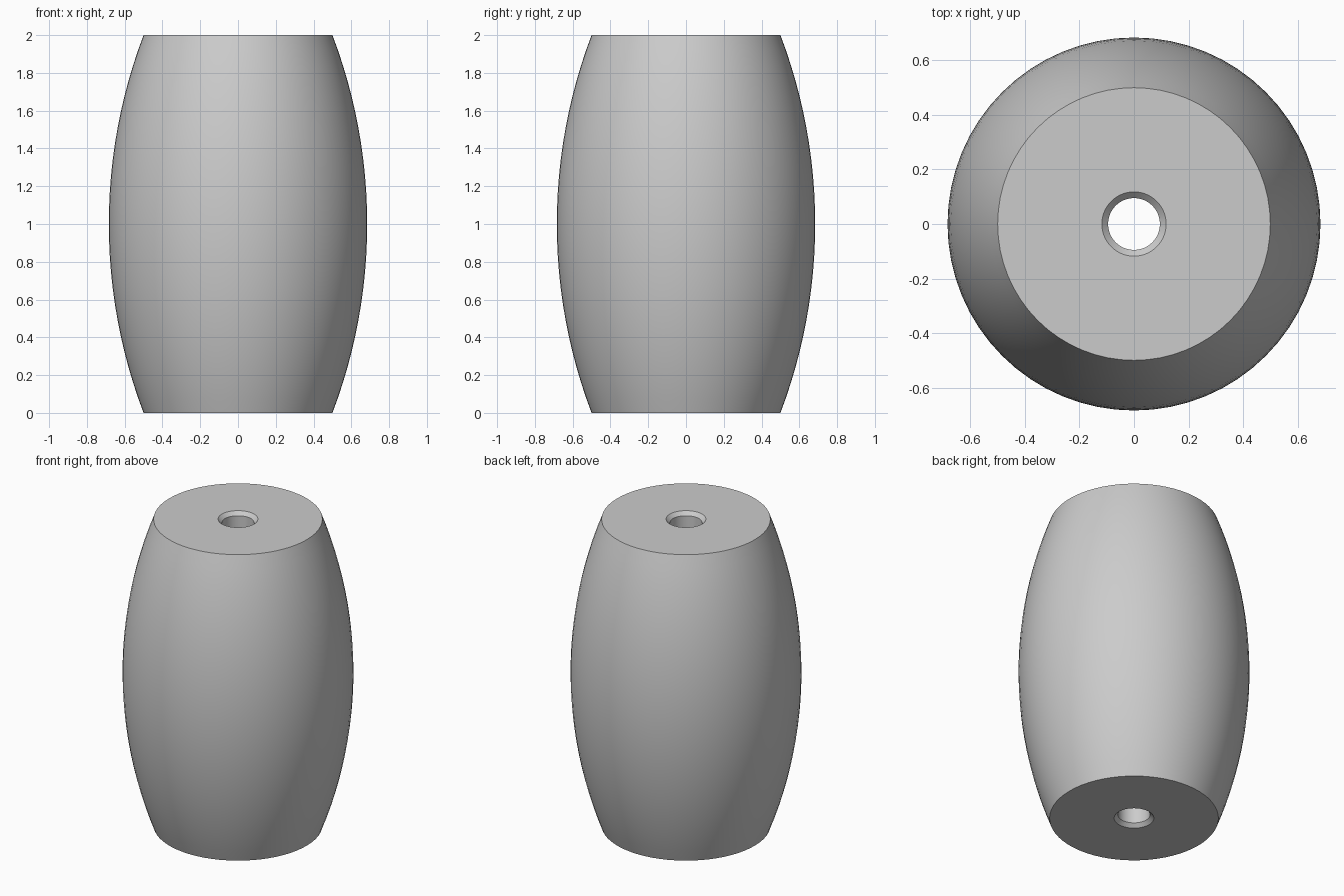
import bpy
import bmesh
import math

cube = bpy.data.objects.get("Cube")
if cube:
    bpy.data.objects.remove(cube, do_unlink=True)

SEGMENTS = 64
HEIGHT = 2.0
END_R, MID_R = 0.5, 0.684
BORE_R, RIM_R, CHAMFER = 0.095, 0.118, 0.023

# Plain grey material
grey = bpy.data.materials.new("light grey")
grey.use_nodes = True
colour = (0.6, 0.6, 0.6, 1.0)
grey.diffuse_color = colour
grey.node_tree.nodes["Principled BSDF"].inputs["Base Color"].default_value = colour

# Outer wall: a circular arc bulging from the end radius to the middle radius
half = HEIGHT / 2
bulge = MID_R - END_R
arc_r = (half ** 2 + bulge ** 2) / (2 * bulge)
sweep = math.asin(half / arc_r)
steps = 24
profile = []
for i in range(steps + 1):
    a = sweep * (2 * i / steps - 1)
    profile.append((MID_R - arc_r * (1 - math.cos(a)), half + arc_r * math.sin(a)))

# Flat ends, chamfered rims and the through bore close the profile
profile += [(RIM_R, HEIGHT), (BORE_R, HEIGHT - CHAMFER),
            (BORE_R, CHAMFER), (RIM_R, 0)]

# Revolve the closed profile around the z axis
bm = bmesh.new()
rings = []
for r, z in profile:
    rings.append([bm.verts.new((r * math.cos(t), r * math.sin(t), z))
                  for t in (math.tau * k / SEGMENTS for k in range(SEGMENTS))])
for i, low in enumerate(rings):
    high = rings[(i + 1) % len(rings)]
    for k in range(SEGMENTS):
        n = (k + 1) % SEGMENTS
        bm.faces.new((low[k], low[n], high[n], high[k]))
bmesh.ops.recalc_face_normals(bm, faces=bm.faces[:])

mesh = bpy.data.meshes.new("barrel_bead")
bm.to_mesh(mesh)
bm.free()
mesh.materials.append(grey)
bead = bpy.data.objects.new("barrel_bead", mesh)
bpy.context.collection.objects.link(bead)

# Smooth sides with crisp rims
bpy.ops.object.select_all(action="DESELECT")
bead.select_set(True)
bpy.context.view_layer.objects.active = bead
bpy.ops.object.shade_smooth_by_angle(angle=math.radians(30))
